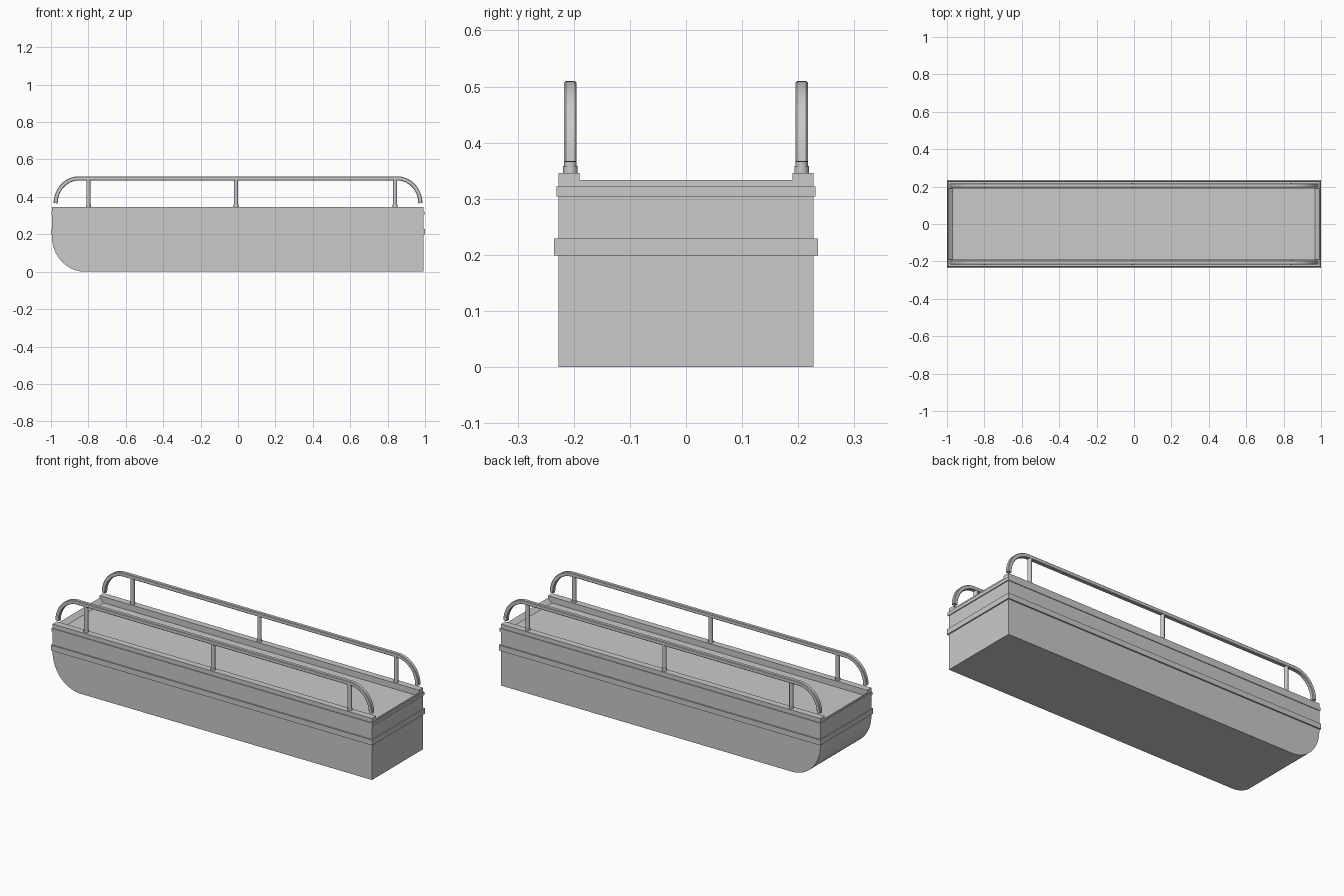
import bpy, bmesh, math
from mathutils import Vector

cube = bpy.data.objects.get("Cube")
if cube:
    bpy.data.objects.remove(cube, do_unlink=True)

grey = bpy.data.materials.new("hull grey")
grey.use_nodes = True
colour = (0.59, 0.59, 0.59, 1)
grey.diffuse_color = colour
grey.node_tree.nodes["Principled BSDF"].inputs["Base Color"].default_value = colour


def finish(name, bm, smooth=False):
    bmesh.ops.recalc_face_normals(bm, faces=bm.faces)
    mesh = bpy.data.meshes.new(name)
    bm.to_mesh(mesh)
    bm.free()
    obj = bpy.data.objects.new(name, mesh)
    bpy.context.collection.objects.link(obj)
    mesh.materials.append(grey)
    if smooth:
        bpy.ops.object.select_all(action='DESELECT')
        obj.select_set(True)
        bpy.context.view_layer.objects.active = obj
        bpy.ops.object.shade_smooth_by_angle(angle=math.radians(35))
    return obj


def box(name, x0, x1, y0, y1, z0, z1):
    bm = bmesh.new()
    bmesh.ops.create_cube(bm, size=1)
    for v in bm.verts:
        v.co = Vector(((x0 + x1) / 2 + v.co.x * (x1 - x0),
                       (y0 + y1) / 2 + v.co.y * (y1 - y0),
                       (z0 + z1) / 2 + v.co.z * (z1 - z0)))
    return finish(name, bm)


def ring(name, outer, inner, z0, z1):
    """Rectangular frame; outer and inner are (half length, half width)."""
    bm = bmesh.new()
    loops = []
    for (l, w), z in ((outer, z0), (outer, z1), (inner, z1), (inner, z0)):
        loops.append([bm.verts.new((x, y, z)) for x, y in
                      ((-l, -w), (l, -w), (l, w), (-l, w))])
    for a, b in zip(loops, loops[1:] + loops[:1]):
        for i in range(4):
            j = (i + 1) % 4
            bm.faces.new((a[i], a[j], b[j], b[i]))
    return finish(name, bm)


# Hull: side profile with a rounded bow, extruded across, with a shallow
# deck whose margin slopes down from the rim
DECK, RIM = 0.312, 0.333
profile = [(0.993, 0), (0.993, RIM), (-0.995, RIM)]
for i in range(17):
    a = math.pi / 2 * i / 16
    profile.append((-0.82 - 0.175 * math.cos(a), 0.19 - 0.19 * math.sin(a)))
bm = bmesh.new()
face = bm.faces.new([bm.verts.new((x, -0.227, z)) for x, z in profile])
out = bmesh.ops.extrude_face_region(bm, geom=[face])
for v in out["geom"]:
    if isinstance(v, bmesh.types.BMVert):
        v.co.y = 0.227
bmesh.ops.recalc_face_normals(bm, faces=bm.faces)
top = max(bm.faces, key=lambda f: f.calc_center_median().z)
bmesh.ops.inset_region(bm, faces=[top], thickness=0.036)
for v in top.verts:
    v.co.z = DECK
finish("hull", bm, True)

# Rub rail and rim band around the hull
ring("rub_rail", (1, 0.235), (0.98, 0.22), 0.199, 0.229)
ring("rim_band", (0.998, 0.231), (0.985, 0.22), 0.304, 0.322)

# Gunwale strips, handrails and posts on each side
for side, sign in (("right", -1), ("left", 1)):
    y = 0.206 * sign
    box(side + "_gunwale", -0.995, 0.993, 0.19 * sign, 0.227 * sign, 0.312, 0.346)

    # Handrail: square bar with softened corners swept along a bent path
    path = []
    for i in range(13):
        a = math.pi / 2 * i / 12
        path.append((-0.85 - 0.125 * math.cos(a), 0.366 + 0.133 * math.sin(a)))
    path += [(-x, z) for x, z in reversed(path)]
    h, c = 0.011, 0.008
    section = [(h, -c), (h, c), (c, h), (-c, h), (-h, c), (-h, -c), (-c, -h), (c, -h)]
    bm = bmesh.new()
    previous = None
    for i, (x, z) in enumerate(path):
        before, after = path[max(i - 1, 0)], path[min(i + 1, len(path) - 1)]
        along = Vector((after[0] - before[0], 0, after[1] - before[1])).normalized()
        normal = Vector((-along.z, 0, along.x))
        loop = [bm.verts.new(Vector((x, y, z)) + normal * u + Vector((0, v, 0)))
                for u, v in section]
        if previous:
            for k in range(8):
                j = (k + 1) % 8
                bm.faces.new((previous[k], previous[j], loop[j], loop[k]))
        if i in (0, len(path) - 1):
            bm.faces.new(loop)
        previous = loop
    finish(side + "_handrail", bm, True)

    for place, x in (("front", -0.8), ("middle", -0.01), ("rear", 0.84)):
        for part, radius, z0, z1 in (("post", 0.011, 0.34, 0.495),
                                     ("post_foot", 0.013, 0.34, 0.358)):
            bm = bmesh.new()
            bmesh.ops.create_cone(bm, cap_ends=True, segments=12, radius1=radius,
                                  radius2=radius, depth=z1 - z0)
            bmesh.ops.translate(bm, verts=bm.verts, vec=(x, y, (z0 + z1) / 2))
            finish(f"{side}_{place}_{part}", bm, True)
